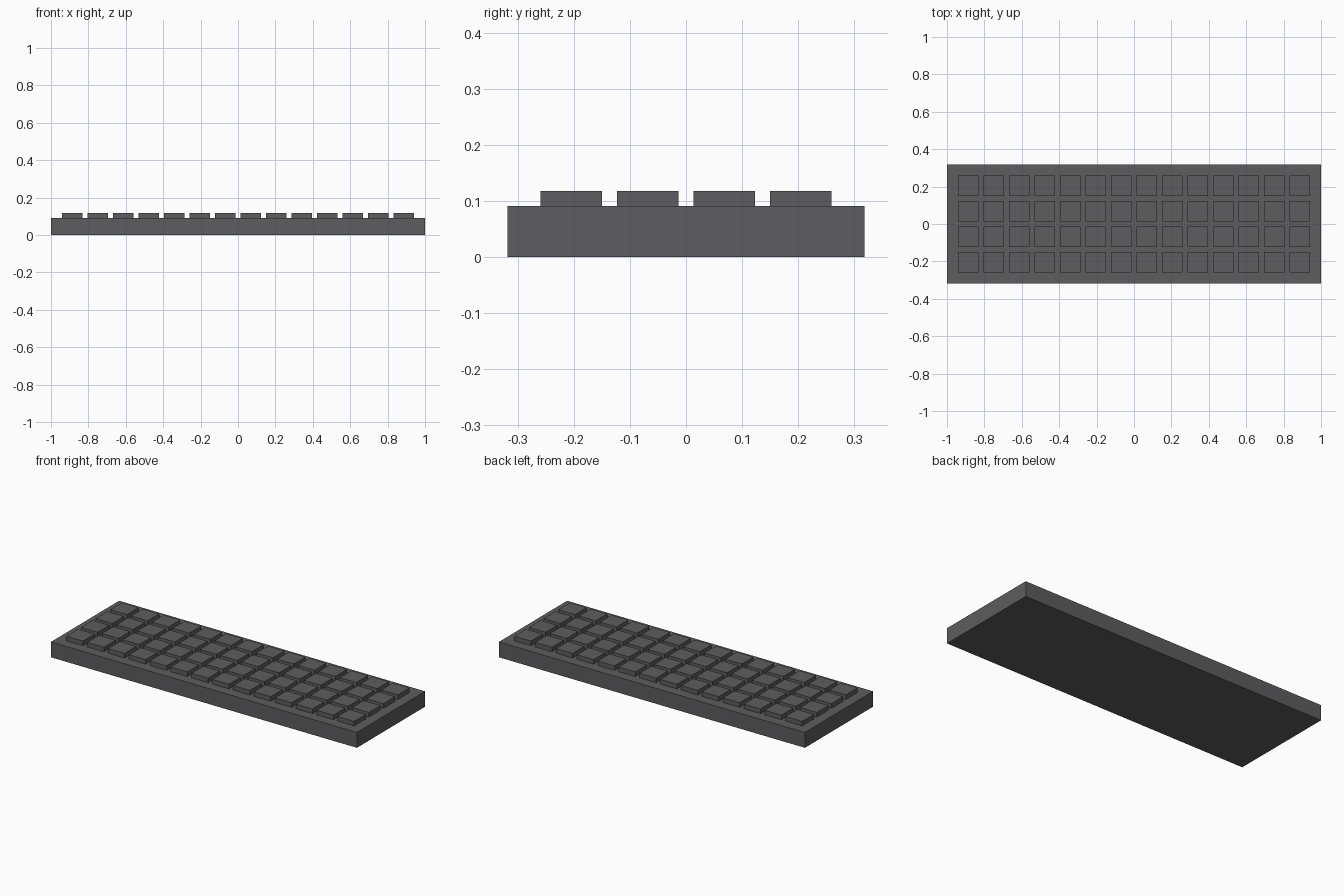
import bpy

if "Cube" in bpy.data.objects:
    bpy.data.objects.remove(bpy.data.objects["Cube"])

UNIT = 1 / 11            # the body is 22 units wide
COLS, ROWS = 14, 4
PITCH, KEY = 1.5 * UNIT, 1.2 * UNIT
BODY_H, KEY_H, SINK = UNIT, 0.3 * UNIT, 0.1 * UNIT

dark = bpy.data.materials.new("dark_grey")
dark.diffuse_color = (0.11, 0.11, 0.115, 1)
dark.use_nodes = True
dark.node_tree.nodes["Principled BSDF"].inputs["Base Color"].default_value = dark.diffuse_color


def box(name, x, y, z0, z1, sx, sy):
    bpy.ops.mesh.primitive_cube_add(size=1, location=(x, y, (z0 + z1) / 2))
    obj = bpy.context.object
    obj.name = name
    obj.scale = (sx, sy, z1 - z0)
    bpy.ops.object.transform_apply(location=False, rotation=False, scale=True)
    obj.data.materials.append(dark)
    return obj


# Keyboard body
box("keyboard_body", 0, 0, 0, BODY_H, 22 * UNIT, 7 * UNIT)

# Keys: one cap, repeated as linked copies, seated slightly into the body
cap = None
for row in range(ROWS):
    for col in range(COLS):
        x = (col - (COLS - 1) / 2) * PITCH
        y = (row - (ROWS - 1) / 2) * PITCH
        if cap is None:
            key = cap = box("key", x, y, BODY_H - SINK, BODY_H + KEY_H, KEY, KEY)
        else:
            key = cap.copy()
            key.location.x, key.location.y = x, y
            bpy.context.collection.objects.link(key)
        key.name = f"key_row{row + 1}_col{col + 1}"
